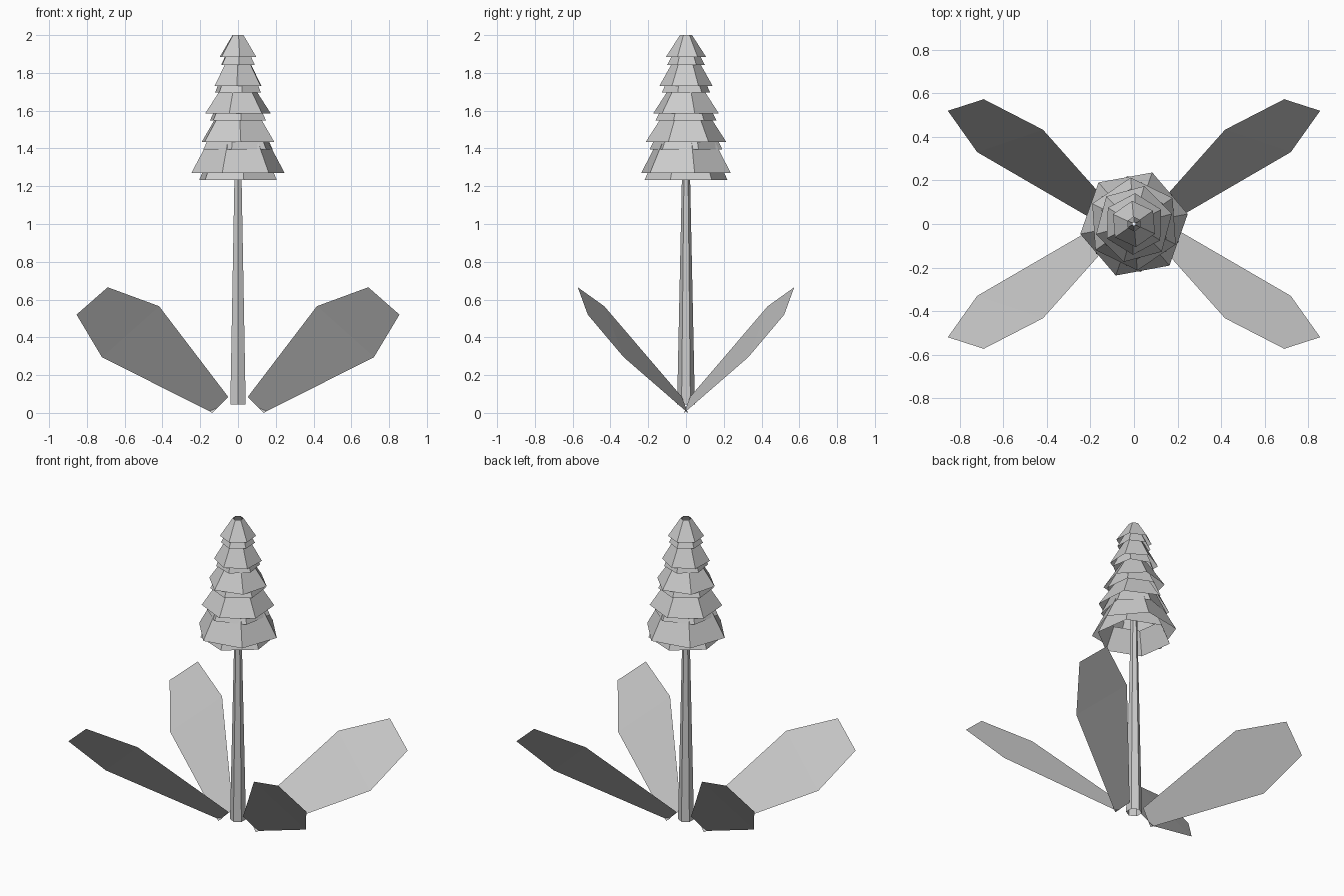
import bpy, math

if "Cube" in bpy.data.objects:
    bpy.data.objects.remove(bpy.data.objects["Cube"])


def make_object(name, verts, faces):
    mesh = bpy.data.meshes.new(name)
    mesh.from_pydata(verts, [], faces)
    mesh.update()
    obj = bpy.data.objects.new(name, mesh)
    bpy.context.collection.objects.link(obj)
    return obj


def hex_tube(name, r_low, z_low, r_high, z_high, rotation):
    """Open six-sided tapered tube; rotation in degrees."""
    verts = []
    for r, z in ((r_low, z_low), (r_high, z_high)):
        for i in range(6):
            a = math.radians(rotation + 60 * i)
            verts.append((r * math.cos(a), r * math.sin(a), z))
    faces = [(i, (i + 1) % 6, (i + 1) % 6 + 6, i + 6) for i in range(6)]
    return make_object(name, verts, faces)


# Tapered stem running up inside the blossom
hex_tube("stem", 0.047, 0.045, 0.008, 1.9, 30)

# Blossom skirts: bottom radius, bottom z, top radius, top z, rotation
skirts = [
    (0.1065, 1.885, 0.032, 2.00, 35),
    (0.100, 1.842, 0.050, 1.94, 33),
    (0.1415, 1.73, 0.055, 1.885, 28),
    (0.130, 1.695, 0.065, 1.84, 40),
    (0.180, 1.585, 0.080, 1.735, 15),
    (0.163, 1.547, 0.095, 1.68, 36),
    (0.2135, 1.435, 0.120, 1.58, 34),
    (0.195, 1.395, 0.130, 1.53, 20),
    (0.251, 1.27, 0.165, 1.43, 10.5),
    (0.222, 1.232, 0.160, 1.37, 38),
]
for n, (r0, z0, r1, z1, rot) in enumerate(skirts, 1):
    hex_tube(f"blossom_skirt_{n}", r0, z0, r1, z1, rot)

# Four folded leaves, mirrored across x and y
leaf = [
    (0.052, 0.022, 0.085), (0.135, -0.01, 0.0),
    (0.72, 0.33, 0.295), (0.418, 0.433, 0.565),
    (0.855, 0.52, 0.52), (0.69, 0.573, 0.665),
]
for side, sx in (("right", 1), ("left", -1)):
    for end, sy in (("back", 1), ("front", -1)):
        faces = [(0, 1, 2, 3), (3, 2, 4, 5)]
        if sx * sy < 0:
            faces = [f[::-1] for f in faces]
        make_object(f"leaf_{end}_{side}",
                    [(x * sx, y * sy, z) for x, y, z in leaf], faces)
